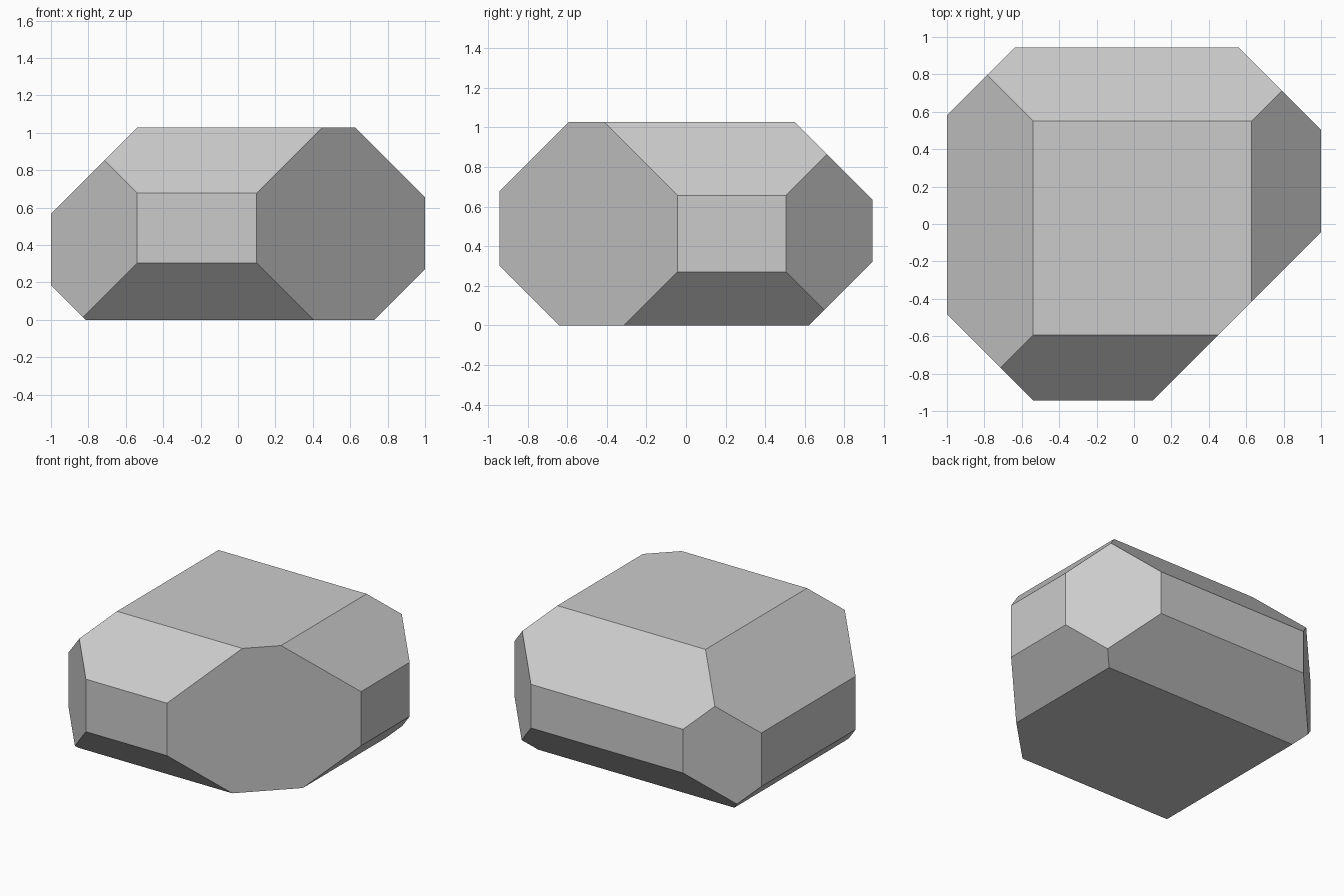
import bpy, bmesh
from mathutils import Vector, Matrix

if "Cube" in bpy.data.objects:
    bpy.data.objects.remove(bpy.data.objects["Cube"])

HX, HY, H = 1.0, 0.943, 1.027

# Each chamfer: 45 degree direction and the limit of direction . point
chamfers = [
    # upright corners
    ((-1, -1, 0), 1.482), ((1, -1, 0), 1.043), ((1, 1, 0), 1.505), ((-1, 1, 0), 1.58),
    # left and right edges, top then bottom
    ((-1, 0, 1), 1.566), ((1, 0, 1), 1.656), ((1, 0, -1), 0.73), ((-1, 0, -1), 0.815),
    # front and back edges, top then bottom
    ((0, -1, 1), 1.62), ((0, 1, 1), 1.577), ((0, 1, -1), 0.62), ((0, -1, -1), 0.64),
]

# Block
bm = bmesh.new()
bmesh.ops.create_cube(bm, size=1, matrix=Matrix.Translation((0, 0, H / 2))
                      @ Matrix.Diagonal((2 * HX, 2 * HY, H, 1)))

# Slice off every edge and cap the cut
for direction, limit in chamfers:
    n = Vector(direction)
    bmesh.ops.bisect_plane(bm, geom=bm.verts[:] + bm.edges[:] + bm.faces[:], dist=1e-5,
                           plane_co=n * limit / n.length_squared, plane_no=n, clear_outer=True)
    rim = [e for e in bm.edges if e.is_boundary]
    if rim:
        bmesh.ops.contextual_create(bm, geom=rim)

bmesh.ops.recalc_face_normals(bm, faces=bm.faces[:])
mesh = bpy.data.meshes.new("faceted_stone")
bm.to_mesh(mesh)
bm.free()
bpy.context.collection.objects.link(bpy.data.objects.new("faceted_stone", mesh))
